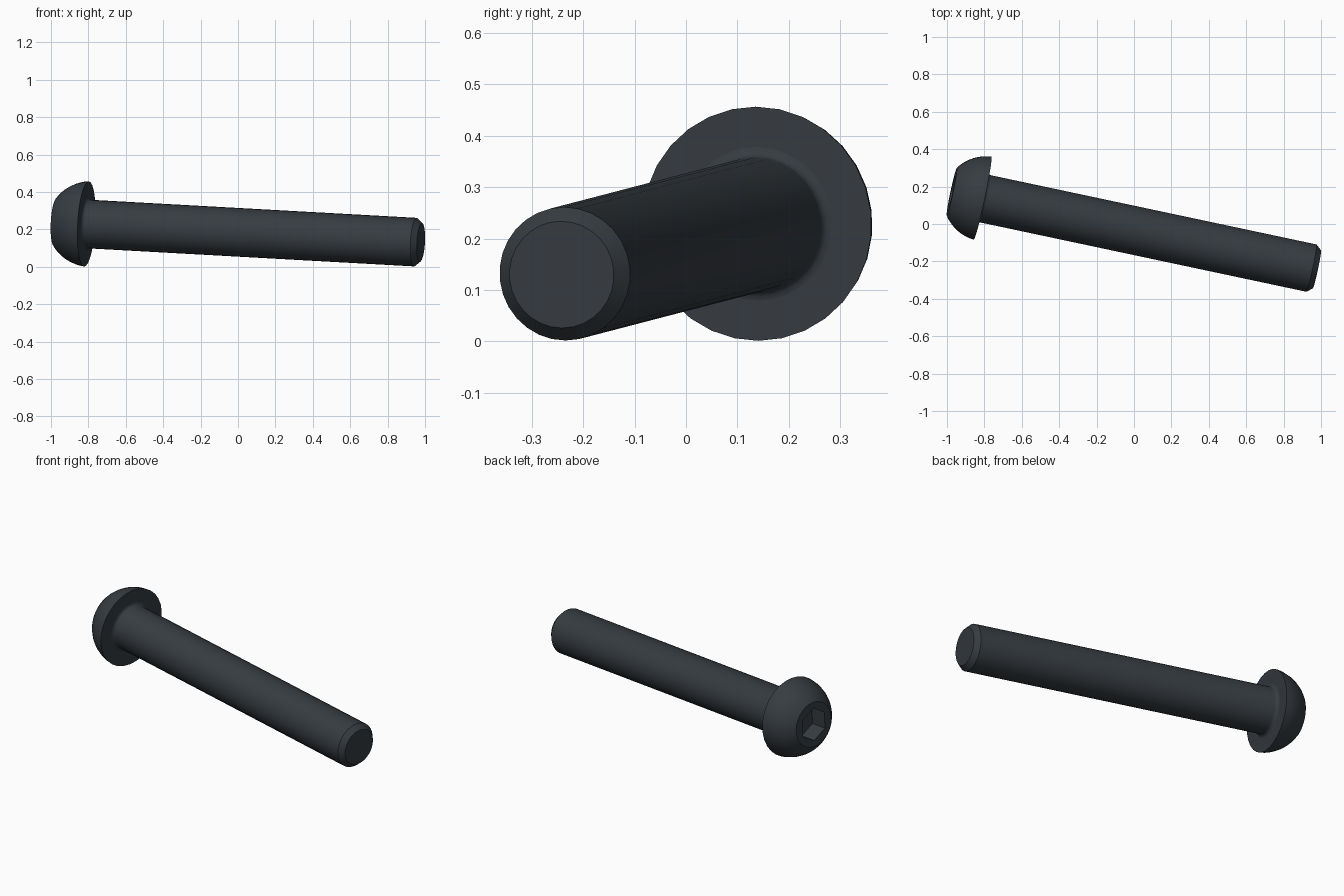
import bpy, bmesh, math
from mathutils import Vector, Matrix

cube = bpy.data.objects.get("Cube")
if cube:
    bpy.data.objects.remove(cube, do_unlink=True)

SIDES = 30
RIM = Vector((-0.81, 0.138, 0.229))    # centre of the head's underside
TIP = Vector((0.978, -0.242, 0.13))    # centre of the end face
AXIS = TIP - RIM
LENGTH = AXIS.length
PLACE = Matrix.Translation(RIM) @ AXIS.to_track_quat('Z', 'Y').to_matrix().to_4x4()

steel = bpy.data.materials.new("dark_steel")
COLOUR = (0.037, 0.045, 0.053, 1)
steel.diffuse_color = COLOUR
steel.use_nodes = True
steel.node_tree.nodes["Principled BSDF"].inputs["Base Color"].default_value = COLOUR


def circle(radius):
    return lambda angle: radius


def hexagon(corner):
    third = math.pi / 3
    return lambda angle: corner * math.cos(third / 2) / math.cos(angle % third - third / 2)


def lathe(name, rings, cap_start=False, cap_end=False):
    """Skin a list of (outline, axial position) rings along the bolt axis."""
    bm = bmesh.new()
    loops = []
    for outline, z in rings:
        loop = []
        for i in range(SIDES):
            a = i * math.tau / SIDES
            r = outline(a)
            # start at the top so that a hexagon corner points up
            loop.append(bm.verts.new((-r * math.sin(a), r * math.cos(a), z)))
        loops.append(loop)
    for low, high in zip(loops, loops[1:]):
        for i in range(SIDES):
            j = (i + 1) % SIDES
            bm.faces.new((low[i], low[j], high[j], high[i]))
    if cap_start:
        bm.faces.new(loops[0][::-1])
    if cap_end:
        bm.faces.new(loops[-1])
    bmesh.ops.recalc_face_normals(bm, faces=bm.faces)
    mesh = bpy.data.meshes.new(name)
    bm.to_mesh(mesh)
    bm.free()
    mesh.materials.append(steel)
    obj = bpy.data.objects.new(name, mesh)
    obj.matrix_world = PLACE
    bpy.context.collection.objects.link(obj)
    bpy.ops.object.select_all(action='DESELECT')
    obj.select_set(True)
    bpy.context.view_layer.objects.active = obj
    bpy.ops.object.shade_smooth_by_angle(angle=math.radians(28))
    return obj


# Domed head: underside, dome arc, flat top and hexagonal socket
DOME, OFFSET, TOP = 0.229, 0.02, 0.168
start = math.asin(OFFSET / DOME)
end = math.asin((TOP + OFFSET) / DOME)
head = [(circle(0.12), 0)]
for k in range(9):
    t = start + (end - start) * k / 8
    head.append((circle(DOME * math.cos(t)), OFFSET - DOME * math.sin(t)))
head += [(hexagon(0.095), -TOP), (hexagon(0.095), -TOP + 0.1)]
lathe("button_head", head, cap_end=True)

# Shaft: neck fillet, straight shank and chamfered tip
R, FILLET = 0.13, 0.02
shaft = []
for k in range(5):
    t = k / 4 * math.pi / 2
    shaft.append((circle(R + FILLET * (1 - math.sin(t))), FILLET * (1 - math.cos(t))))
shaft += [(circle(R), LENGTH - 0.03), (circle(0.104), LENGTH)]
lathe("shaft", shaft, cap_end=True)
